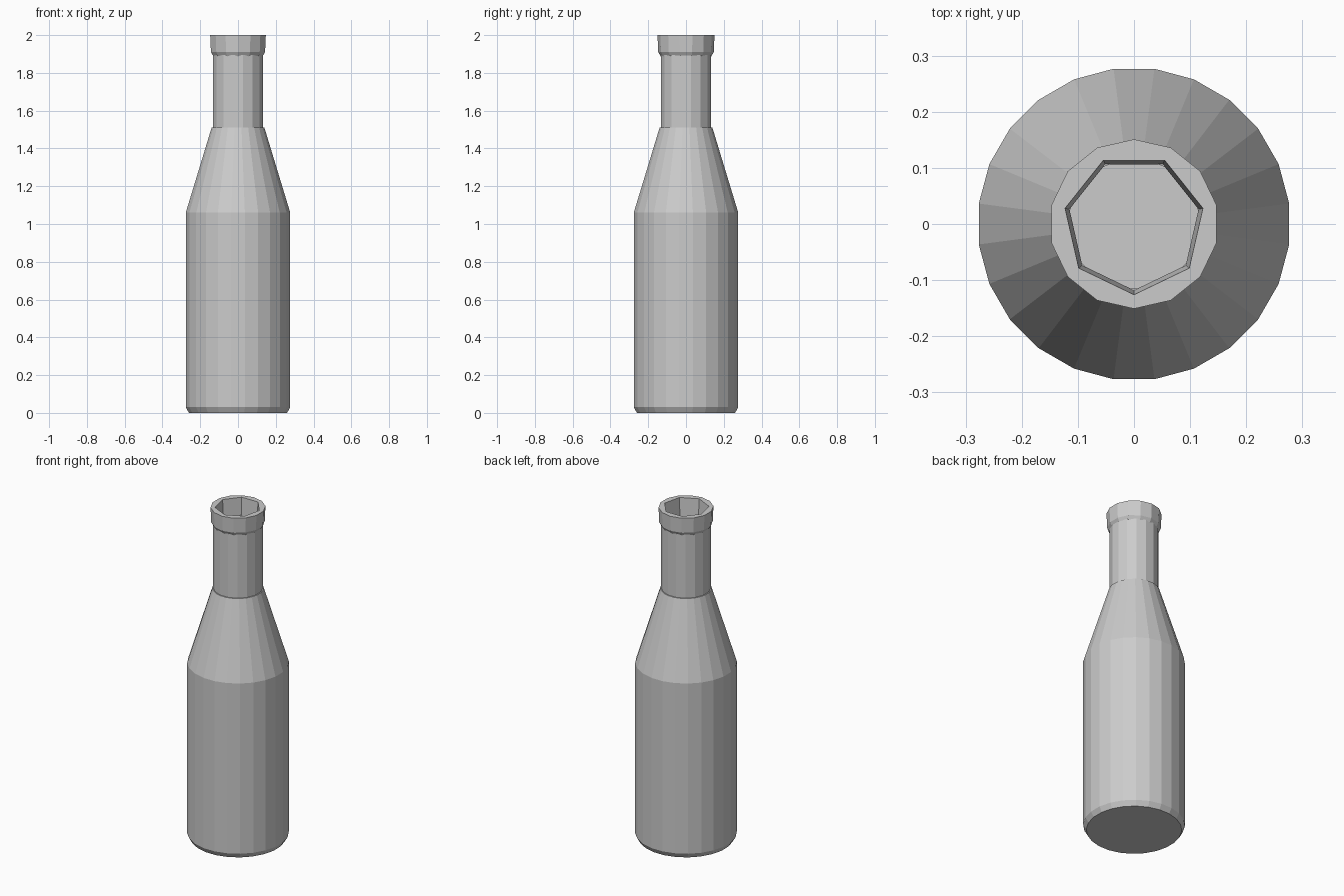
import bpy, bmesh
from math import sin, cos, pi

if "Cube" in bpy.data.objects:
    bpy.data.objects.remove(bpy.data.objects["Cube"])


def lathe(name, profile, sides, closed, phase=0.0):
    """Spin (radius, z[, coarse]) points; coarse rings get half as many corners."""
    bm = bmesh.new()
    rings = []
    for r, z, *coarse in profile:
        if r == 0:
            rings.append([bm.verts.new((0, 0, z))] * sides)
            continue
        ring = []
        for i in range(sides):
            a = 2 * pi * i / sides + phase
            k = r * cos(2 * pi / sides) if coarse and i % 2 else r
            ring.append(bm.verts.new((k * cos(a), k * sin(a), z)))
        rings.append(ring)
    pairs = list(zip(rings, rings[1:]))
    if closed:
        pairs.append((rings[-1], rings[0]))
    for low, high in pairs:
        for i in range(sides):
            j = (i + 1) % sides
            quad = list(dict.fromkeys((low[i], low[j], high[j], high[i])))
            bm.faces.new(quad)
    bmesh.ops.recalc_face_normals(bm, faces=bm.faces)
    mesh = bpy.data.meshes.new(name)
    bm.to_mesh(mesh)
    bm.free()
    obj = bpy.data.objects.new(name, mesh)
    bpy.context.collection.objects.link(obj)
    return obj


# Hollow body: base bevel, straight wall, sloping shoulder, then inner wall and floor
lathe("bottle_body", [(0, 0), (0.262, 0), (0.279, 0.03), (0.279, 1.06),
                      (0.141, 1.51), (0.118, 1.51), (0.25, 1.06),
                      (0.25, 0.03), (0, 0.03)], 24, False, pi / 24)

# Straight neck tube
lathe("bottle_neck", [(0.136, 1.505), (0.136, 1.895),
                      (0.117, 1.895), (0.117, 1.505)], 16, True, pi / 16)

# Faceted lip with a rough seven-sided mouth
lathe("bottle_lip", [(0.132, 1.885), (0.147, 1.91), (0.151, 2.0),
                     (0.126, 2.0, True), (0.118, 1.885, True)],
      14, True, pi / 14)
